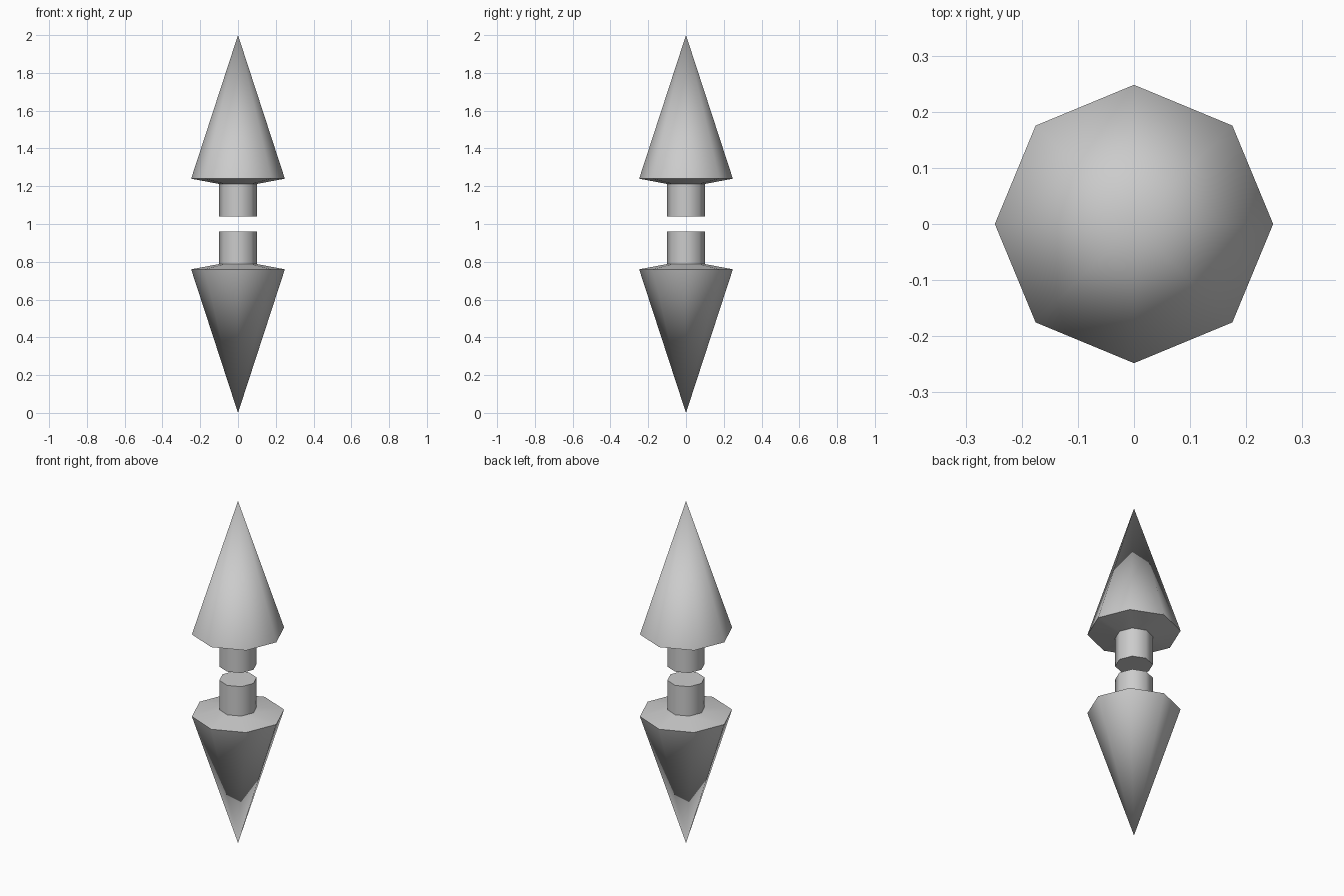
import bpy, bmesh, math

if "Cube" in bpy.data.objects:
    bpy.data.objects.remove(bpy.data.objects["Cube"])

SIDES = 8
TIP = 1.0
# (radius, distance from the middle) from stub end to rim
PROFILE = [(0.1, 0.04), (0.1, 0.212), (0.248, 0.24)]


def spike(name, sign):
    """Eight-sided spike with a stub, pointing up (+1) or down (-1)."""
    bm = bmesh.new()
    rings = []
    for r, d in PROFILE:
        rings.append([bm.verts.new((r * math.cos(i * math.tau / SIDES),
                                    r * math.sin(i * math.tau / SIDES),
                                    1 + sign * d)) for i in range(SIDES)])
    tip = bm.verts.new((0, 0, 1 + sign * TIP))
    # stub end, stub sides and flared underside, pointed cone
    bm.faces.new(rings[0])
    for i in range(SIDES):
        j = (i + 1) % SIDES
        for a, b in zip(rings, rings[1:]):
            bm.faces.new((a[i], a[j], b[j], b[i]))
        bm.faces.new((rings[-1][i], rings[-1][j], tip))
    bmesh.ops.recalc_face_normals(bm, faces=bm.faces)
    mesh = bpy.data.meshes.new(name)
    bm.to_mesh(mesh)
    bm.free()
    obj = bpy.data.objects.new(name, mesh)
    bpy.context.collection.objects.link(obj)
    # smooth sides, sharp rims
    bpy.ops.object.select_all(action='DESELECT')
    obj.select_set(True)
    bpy.context.view_layer.objects.active = obj
    bpy.ops.object.shade_smooth_by_angle(angle=math.radians(50))
    return obj


spike("upper_spike", 1)
spike("lower_spike", -1)
